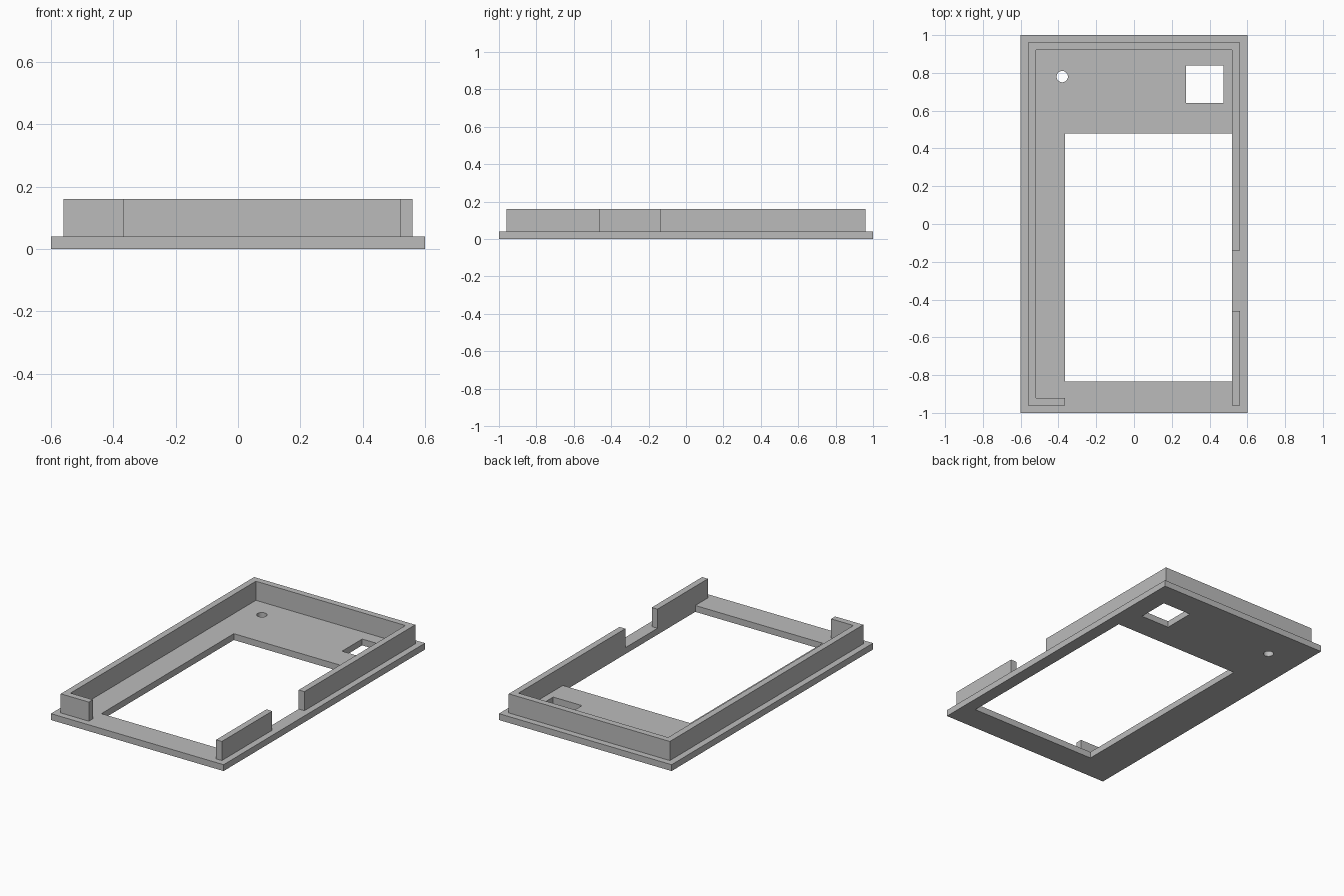
import bpy
import bmesh
from math import cos, sin, tau

cube = bpy.data.objects.get("Cube")
if cube:
    bpy.data.objects.remove(cube, do_unlink=True)

grey = bpy.data.materials.new("plain grey")
grey.use_nodes = True
colour = (0.5, 0.5, 0.5, 1)
grey.diffuse_color = colour
grey.node_tree.nodes["Principled BSDF"].inputs["Base Color"].default_value = colour


def rect(x0, x1, y0, y1):
    return [(x0, y0), (x1, y0), (x1, y1), (x0, y1)]


def circle(x, y, r, n=32):
    return [(x + r * cos(tau * i / n), y + r * sin(tau * i / n)) for i in range(n)]


def slab(name, outlines, z0, z1):
    """Extrude a flat outline; any further outlines inside it become holes."""
    curve = bpy.data.curves.new(name + " outline", "CURVE")
    curve.dimensions = "2D"
    curve.fill_mode = "BOTH"
    curve.extrude = (z1 - z0) / 2
    for points in outlines:
        spline = curve.splines.new("POLY")
        spline.points.add(len(points) - 1)
        for point, (x, y) in zip(spline.points, points):
            point.co = (x, y, 0, 1)
        spline.use_cyclic_u = True
    helper = bpy.data.objects.new(name + " outline", curve)
    bpy.context.collection.objects.link(helper)
    bpy.context.view_layer.update()
    graph = bpy.context.evaluated_depsgraph_get()
    mesh = bpy.data.meshes.new_from_object(helper.evaluated_get(graph))
    bpy.data.objects.remove(helper, do_unlink=True)
    bpy.data.curves.remove(curve)

    # Weld the caps to the sides and keep the faces flat
    bm = bmesh.new()
    bm.from_mesh(mesh)
    bmesh.ops.remove_doubles(bm, verts=bm.verts, dist=0.0001)
    bmesh.ops.recalc_face_normals(bm, faces=bm.faces)
    for face in bm.faces:
        face.smooth = False
    bm.to_mesh(mesh)
    bm.free()
    mesh.name = name
    mesh.materials.clear()
    mesh.materials.append(grey)
    obj = bpy.data.objects.new(name, mesh)
    obj.location.z = (z0 + z1) / 2
    bpy.context.collection.objects.link(obj)
    return obj


BASE, TOP = 0.04, 0.16      # plate thickness and rim height
OX, OY, T = 0.56, 0.96, 0.04  # rim outer half sizes and wall thickness
IX, IY = OX - T, OY - T
EDGE = -0.365               # left side of the window and end of the front wall

# Face plate with screen window, square opening and round hole
slab("face_plate", [
    rect(-0.6, 0.6, -1, 1),
    rect(EDGE, IX, -0.835, 0.48),
    rect(0.275, 0.475, 0.64, 0.84),
    circle(-0.38, 0.78, 0.03),
], 0, BASE)

# Rim running from the short front return, round the back, to the side gap
slab("main_rim", [[
    (EDGE, -OY), (EDGE, -IY), (-IX, -IY), (-IX, IY), (IX, IY), (IX, -0.14),
    (OX, -0.14), (OX, OY), (-OX, OY), (-OX, -OY),
]], BASE, TOP)

# Separate short rim in front of the side gap
slab("front_side_rim", [rect(IX, OX, -OY, -0.46)], BASE, TOP)
